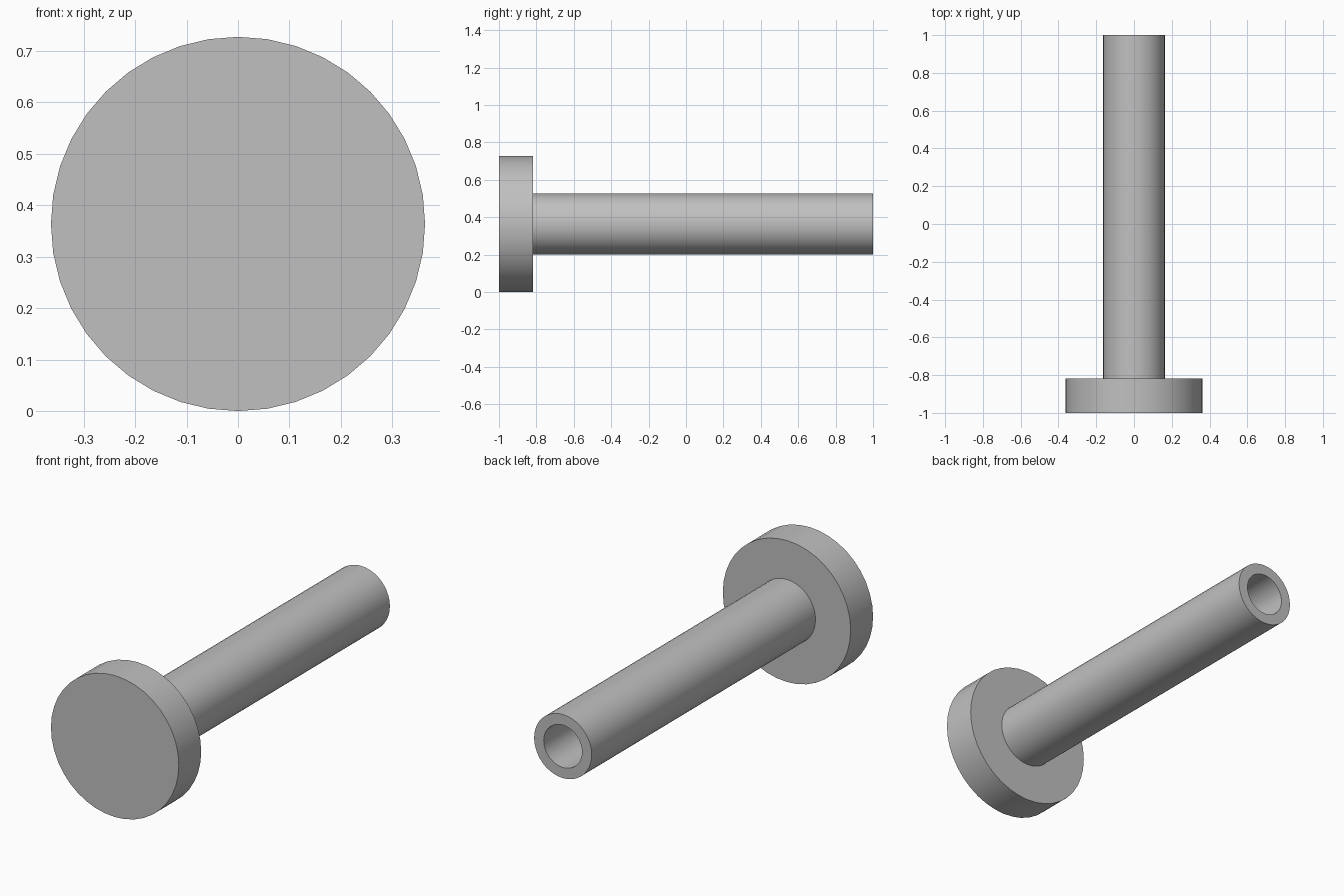
import bpy
import math
from mathutils import Matrix

cube = bpy.data.objects.get("Cube")
if cube:
    bpy.data.objects.remove(cube, do_unlink=True)

SEGMENTS = 40
HEAD_R, SHAFT_R, BORE_R = 0.3636, 0.1636, 0.109
FRONT, HEAD_BACK, END = -1.0, -0.8182, 1.0

grey = bpy.data.materials.new("plain grey")
grey.use_nodes = True
colour = (0.53, 0.53, 0.53, 1)
grey.diffuse_color = colour
grey.node_tree.nodes["Principled BSDF"].inputs["Base Color"].default_value = colour


def lathe(name, profile):
    """Revolve (radius, y) points around the y axis; a zero radius closes to a point."""
    verts, rings, faces = [], [], []
    for radius, y in profile:
        count = SEGMENTS if radius else 1
        rings.append(range(len(verts), len(verts) + count))
        for i in range(count):
            a = math.tau * i / SEGMENTS
            verts.append((radius * math.sin(a), y, radius * math.cos(a)))
    for a, b in zip(rings, rings[1:]):
        for i in range(SEGMENTS):
            j = (i + 1) % SEGMENTS
            if len(a) == 1:
                faces.append((a[0], b[j], b[i]))
            elif len(b) == 1:
                faces.append((a[i], a[j], b[0]))
            else:
                faces.append((a[i], a[j], b[j], b[i]))
    mesh = bpy.data.meshes.new(name)
    mesh.from_pydata(verts, [], faces)
    mesh.transform(Matrix.Translation((0, 0, HEAD_R)))
    mesh.materials.append(grey)
    obj = bpy.data.objects.new(name, mesh)
    bpy.context.collection.objects.link(obj)
    # smooth round walls, crisp rims
    bpy.ops.object.select_all(action="DESELECT")
    obj.select_set(True)
    bpy.context.view_layer.objects.active = obj
    bpy.ops.object.shade_smooth_by_angle(angle=math.radians(30))
    return obj


# Disc head at the front, with the shaft growing out of its back and a blind bore
lathe("headed_hollow_pin", [
    (0, FRONT), (HEAD_R, FRONT), (HEAD_R, HEAD_BACK),
    (SHAFT_R, HEAD_BACK), (SHAFT_R, END),
    (BORE_R, END), (BORE_R, HEAD_BACK), (0, HEAD_BACK),
])
